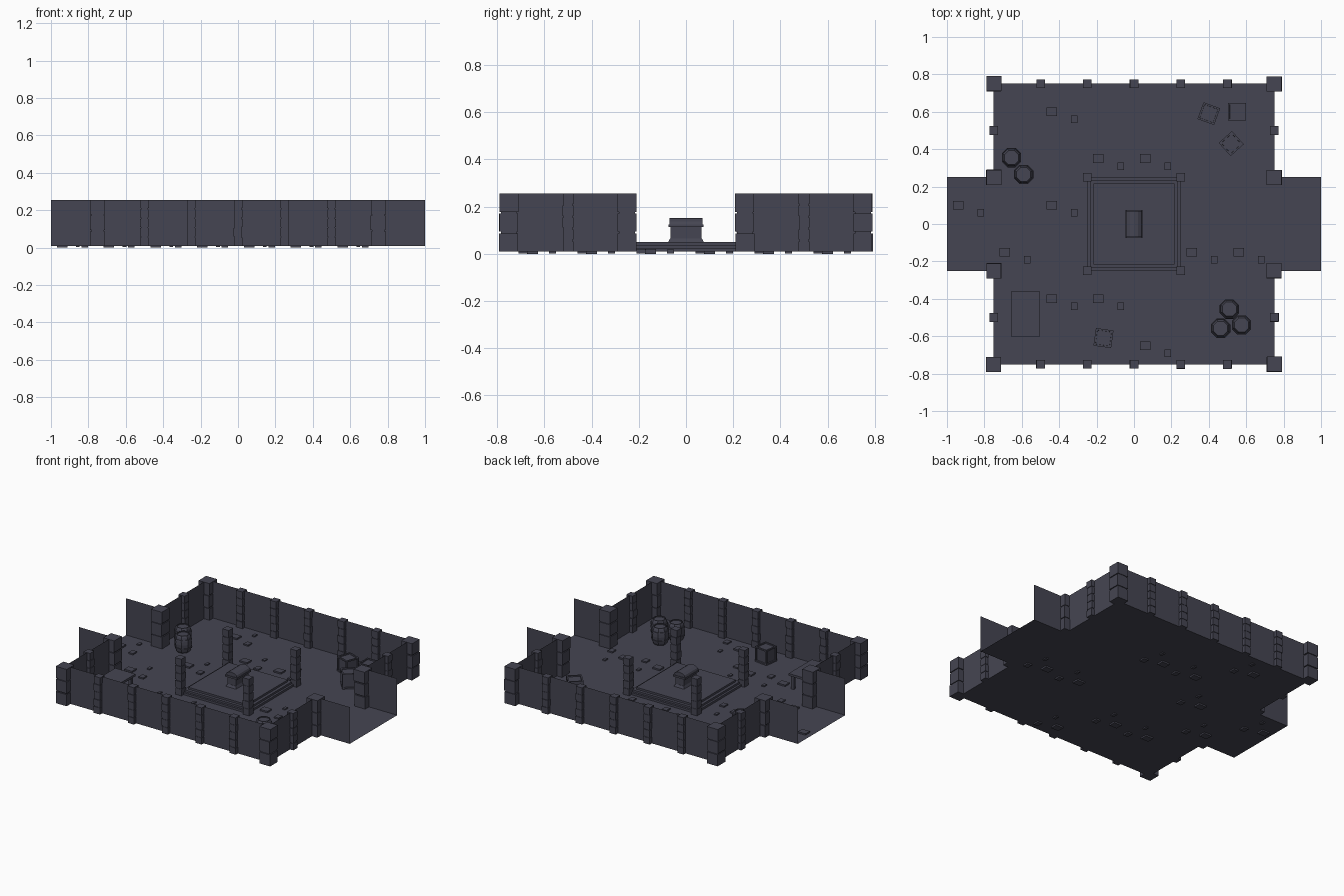
import bpy, bmesh, math, random
from mathutils import Matrix, Vector

if "Cube" in bpy.data.objects:
    bpy.data.objects.remove(bpy.data.objects["Cube"])

random.seed(4)
FLOOR, TOP = 0.01, 0.255

stone = bpy.data.materials.new("dark_stone")
stone.diffuse_color = (0.06, 0.06, 0.085, 1)
stone.use_nodes = True
stone.node_tree.nodes["Principled BSDF"].inputs["Base Color"].default_value = stone.diffuse_color


def finish(name, bm):
    mesh = bpy.data.meshes.new(name)
    bm.to_mesh(mesh)
    bm.free()
    mesh.materials.append(stone)
    ob = bpy.data.objects.new(name, mesh)
    bpy.context.collection.objects.link(ob)
    return ob


def box(bm, center, size, rot=0.0, tilt=0.0):
    m = (Matrix.Translation(center) @ Matrix.Rotation(rot, 4, 'Z')
         @ Matrix.Rotation(tilt, 4, 'X') @ Matrix.Diagonal((*size, 1)))
    return bmesh.ops.create_cube(bm, size=1, matrix=m)['verts']


def slab(bm, x, y, z0, z1, sx, sy, rot=0.0):
    return box(bm, (x, y, (z0 + z1) / 2), (sx, sy, z1 - z0), rot)


def lathe(bm, x, y, z, profile, sides):
    rings = []
    for r, h in profile:
        rings.append([bm.verts.new((x + r * math.cos(a), y + r * math.sin(a), z + h))
                      for a in (2 * math.pi * (k + 0.5) / sides for k in range(sides))])
    for a, b in zip(rings, rings[1:]):
        for k in range(sides):
            n = (k + 1) % sides
            bm.faces.new((a[k], a[n], b[n], b[k]))
    bm.faces.new(rings[0][::-1])
    bm.faces.new(rings[-1])


# floor: square hall with a short passage stub on each side
bm = bmesh.new()
quarter = [(0.75, -0.75), (0.75, -0.25), (1, -0.25), (1, 0.25), (0.75, 0.25), (0.75, 0.75)]
outline = quarter + [(-x, -y) for x, y in quarter]
corners = [bm.verts.new((x, y, FLOOR)) for x, y in outline]
bm.faces.new(corners)
finish("floor", bm)

# thin walls along the outline, leaving the passage ends open
bm = bmesh.new()
for i, (a, b) in enumerate(zip(outline, outline[1:] + outline[:1])):
    if abs(a[0]) == 1 and abs(b[0]) == 1:
        continue
    bm.faces.new([bm.verts.new(v) for v in ((*b, FLOOR), (*a, FLOOR), (*a, TOP), (*b, TOP))])
finish("walls", bm)


# pillars: stacked stone blocks with narrow dark joints
def pillar(name, x, y, width, count, z0=FLOOR, jitter=0.0):
    bm = bmesh.new()
    gap = 0.007
    h = (TOP - z0 + gap) / count
    for k in range(count):
        dx, dy = (random.uniform(-jitter, jitter) for _ in range(2))
        z = z0 + k * h
        slab(bm, x + dx, y + dy, z, z + h - gap, width, width)
    slab(bm, x, y, z0, TOP - 0.01, width * 0.86, width * 0.86)
    finish(name, bm)


for sx in (-1, 1):
    for sy in (-1, 1):
        pillar("corner_pillar", sx * 0.75, sy * 0.75, 0.08, 3, jitter=0.002)
        pillar("passage_pillar", sx * 0.75, sy * 0.25, 0.08, 3, jitter=0.002)
        pillar("side_pilaster", sx * 0.75, sy * 0.5, 0.046, 5, jitter=0.001)
        pillar("dais_post", sx * 0.25, sy * 0.25, 0.046, 5, jitter=0.001)
for sy in (-1, 1):
    for k in range(-2, 3):
        pillar("wall_pilaster", k * 0.25, sy * 0.75, 0.046, 5, jitter=0.001)

# stepped dais
bm = bmesh.new()
for half, z0, z1 in ((0.25, FLOOR, 0.024), (0.236, 0.024, 0.037), (0.216, 0.037, 0.05)):
    slab(bm, 0, 0, z0, z1, half * 2, half * 2)
finish("dais", bm)

# chest on the dais: flared foot, body, rim and barrel lid
bm = bmesh.new()
foot = slab(bm, 0, 0, 0.05, 0.066, 0.076, 0.15)
for v in foot:
    if v.co.z > 0.06:
        v.co.x *= 0.8
        v.co.y *= 0.9
slab(bm, 0, 0, 0.066, 0.116, 0.06, 0.132)
slab(bm, 0, 0, 0.113, 0.125, 0.09, 0.148)
finish("chest_body", bm)
bm = bmesh.new()
arc = [(0.043 * math.cos(math.pi * k / 6), 0.124 + 0.028 * math.sin(math.pi * k / 6)) for k in range(7)]
lid = bm.faces.new([bm.verts.new((x, -0.07, z)) for x, z in arc])
ext = bmesh.ops.extrude_face_region(bm, geom=[lid])['geom']
for v in ext:
    if isinstance(v, bmesh.types.BMVert):
        v.co.y += 0.14
bmesh.ops.recalc_face_normals(bm, faces=bm.faces)
finish("chest_lid", bm)

# loose paving stones: one trio repeated over the floor
bm = bmesh.new()
groups = [(-0.44, 0.6), (-0.19, 0.35), (0.06, 0.35), (-0.94, 0.1), (-0.44, 0.1), (-0.69, -0.15),
          (0.31, -0.15), (0.56, -0.15), (-0.44, -0.4), (-0.19, -0.4), (0.06, -0.65)]
for gx, gy in groups:
    for dx, dy, w, d, h in ((0, 0, 0.056, 0.046, 0.02), (0.12, -0.04, 0.034, 0.04, 0.018),
                            (0.083, 0.085, 0.02, 0.03, 0.015)):
        box(bm, (gx + dx, gy + dy, FLOOR), (w, d, h))
finish("paving_stones", bm)

# barrels with hoops and a sunken top
barrel = [(0.04, 0), (0.047, 0.012), (0.05, 0.025), (0.054, 0.025), (0.056, 0.035), (0.052, 0.035),
          (0.054, 0.058), (0.052, 0.08), (0.056, 0.08), (0.054, 0.09), (0.05, 0.09), (0.047, 0.103),
          (0.041, 0.115), (0.036, 0.115), (0.036, 0.108)]
for x, y in ((-0.655, 0.355), (-0.59, 0.265), (0.51, -0.455), (0.463, -0.558), (0.575, -0.54)):
    bm = bmesh.new()
    lathe(bm, x, y, FLOOR, barrel, 8)
    finish("barrel", bm)

# crates with framed, inset sides
for x, y, deg in ((0.4, 0.59, -20), (0.55, 0.6, 0), (0.52, 0.43, 42), (-0.163, -0.61, -8)):
    bm = bmesh.new()
    slab(bm, x, y, FLOOR, FLOOR + 0.1, 0.095, 0.095, math.radians(deg))
    bmesh.ops.inset_individual(bm, faces=bm.faces[:], thickness=0.013)
    inner = [f for f in bm.faces if f.calc_area() > 0.004]
    bmesh.ops.inset_individual(bm, faces=inner, thickness=0.001, depth=-0.007)
    finish("crate", bm)

# table
bm = bmesh.new()
tx, ty = -0.58, -0.482
slab(bm, tx, ty, 0.1, 0.115, 0.148, 0.246)
for sx in (-1, 1):
    for sy in (-1, 1):
        slab(bm, tx + sx * 0.055, ty + sy * 0.1, FLOOR, 0.1, 0.02, 0.02)
finish("table", bm)
